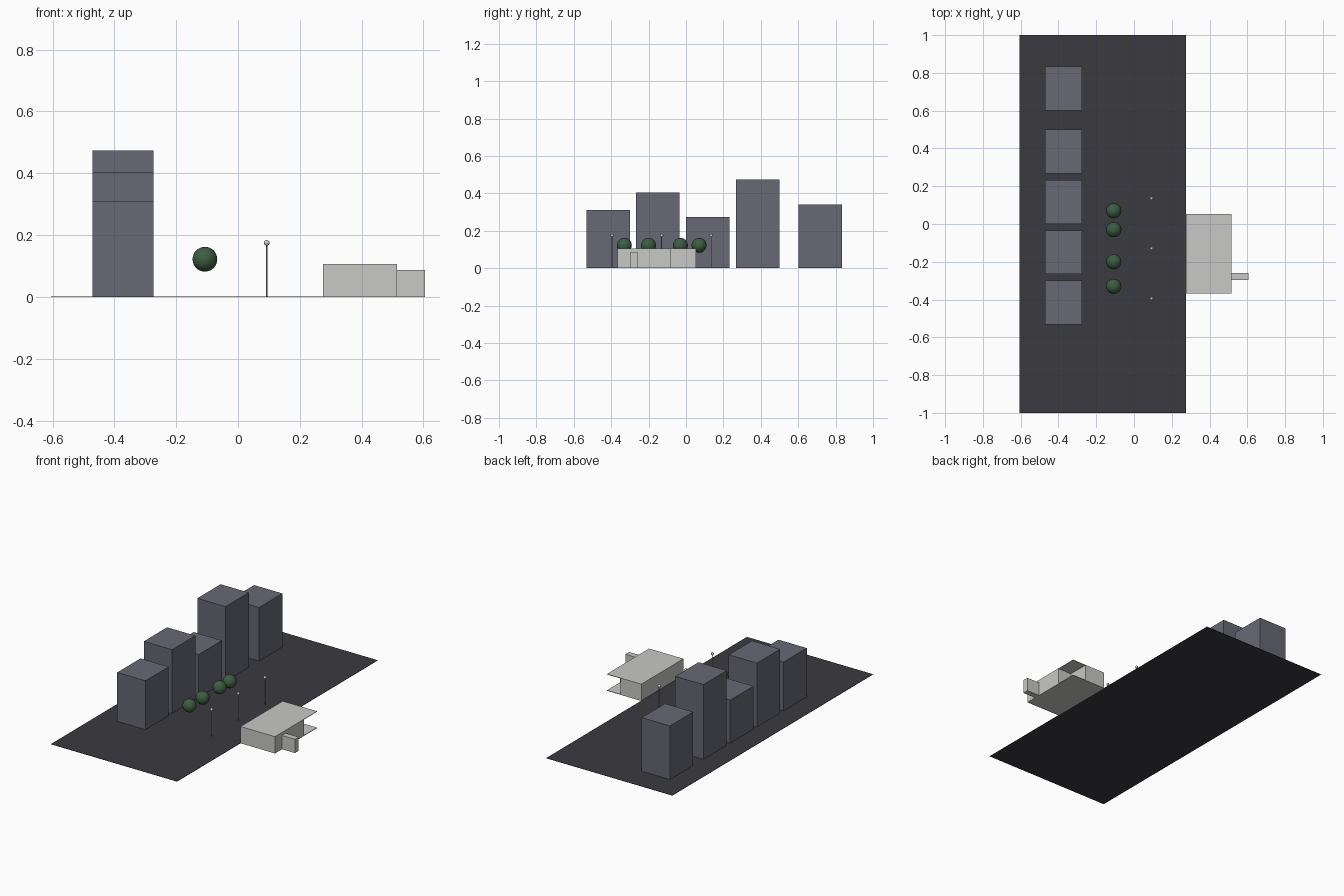
import bpy
import bmesh

cube = bpy.data.objects.get("Cube")
if cube:
    bpy.data.objects.remove(cube, do_unlink=True)


def make_material(name, rgb):
    mat = bpy.data.materials.new(name)
    mat.use_nodes = True
    mat.diffuse_color = (*rgb, 1)
    bsdf = next(n for n in mat.node_tree.nodes if n.type == 'BSDF_PRINCIPLED')
    bsdf.inputs["Base Color"].default_value = (*rgb, 1)
    return mat


asphalt = make_material("dark asphalt", (0.044, 0.042, 0.051))
slate = make_material("slate blue grey", (0.135, 0.14, 0.172))
concrete = make_material("pale concrete", (0.58, 0.58, 0.565))
leaf = make_material("leaf green", (0.045, 0.11, 0.055))
metal = make_material("lamp metal", (0.3, 0.3, 0.3))
glass = make_material("lamp globe", (0.6, 0.6, 0.58))


def finish(name, bm, mat):
    bmesh.ops.recalc_face_normals(bm, faces=bm.faces)
    mesh = bpy.data.meshes.new(name)
    bm.to_mesh(mesh)
    bm.free()
    mesh.materials.append(mat)
    obj = bpy.data.objects.new(name, mesh)
    bpy.context.collection.objects.link(obj)
    return obj


def prism(name, outline, z0, z1, mat):
    """Extrude a flat outline from z0 up to z1."""
    bm = bmesh.new()
    face = bm.faces.new([bm.verts.new((x, y, z0)) for x, y in outline])
    top = bmesh.ops.extrude_face_region(bm, geom=[face])
    verts = [g for g in top["geom"] if isinstance(g, bmesh.types.BMVert)]
    bmesh.ops.translate(bm, verts=verts, vec=(0, 0, z1 - z0))
    # the extrude may drop the starting face, so close the underside
    bmesh.ops.holes_fill(bm, edges=bm.edges)
    return finish(name, bm, mat)


def box(name, x0, x1, y0, y1, z0, z1, mat):
    return prism(name, [(x0, y0), (x1, y0), (x1, y1), (x0, y1)], z0, z1, mat)


def ball(name, centre, radius, segments, mat):
    bm = bmesh.new()
    bmesh.ops.create_uvsphere(bm, u_segments=segments,
                              v_segments=segments // 2, radius=radius)
    obj = finish(name, bm, mat)
    obj.location = centre
    return obj


# Ground sheet
box("ground", -0.605, 0.275, -1, 1, 0, 0.002, asphalt)

# Row of tower blocks with varied heights
towers = [(-0.415, 0.31), (-0.15, 0.405), (0.116, 0.273),
          (0.383, 0.473), (0.717, 0.34)]
for i, (y, height) in enumerate(towers, 1):
    box(f"tower_{i}", -0.471, -0.274, y - 0.116, y + 0.116, 0.002, height, slate)

# Round tree crowns
for i, y in enumerate((-0.33, -0.2, -0.03, 0.07), 1):
    ball(f"tree_crown_{i}", (-0.107, y, 0.122), 0.04, 32, leaf)

# Street lamps: thin pole with a small globe
for i, y in enumerate((-0.395, -0.13, 0.135), 1):
    bm = bmesh.new()
    bmesh.ops.create_cone(bm, cap_ends=True, segments=12, radius1=0.0025,
                          radius2=0.0025, depth=0.17)
    pole = finish(f"lamp_pole_{i}", bm, metal)
    pole.location = (0.093, y, 0.087)
    ball(f"lamp_globe_{i}", (0.093, y, 0.175), 0.009, 16, glass)

# Pavilion: L-shaped walls between a full floor and a full roof
left, notch, right = 0.275, 0.42, 0.515
front, step, back = -0.367, -0.08, 0.053
walls = [(left, front), (right, front), (right, step),
         (notch, step), (notch, back), (left, back)]
box("pavilion_floor", left, right, front, back, 0, 0.003, concrete)
prism("pavilion_walls", walls, 0.003, 0.103, concrete)
box("pavilion_roof", left, right, front, back, 0.103, 0.106, concrete)

# Entrance porch on the outer wall
box("pavilion_porch", right, 0.605, -0.297, -0.26, 0, 0.087, concrete)
